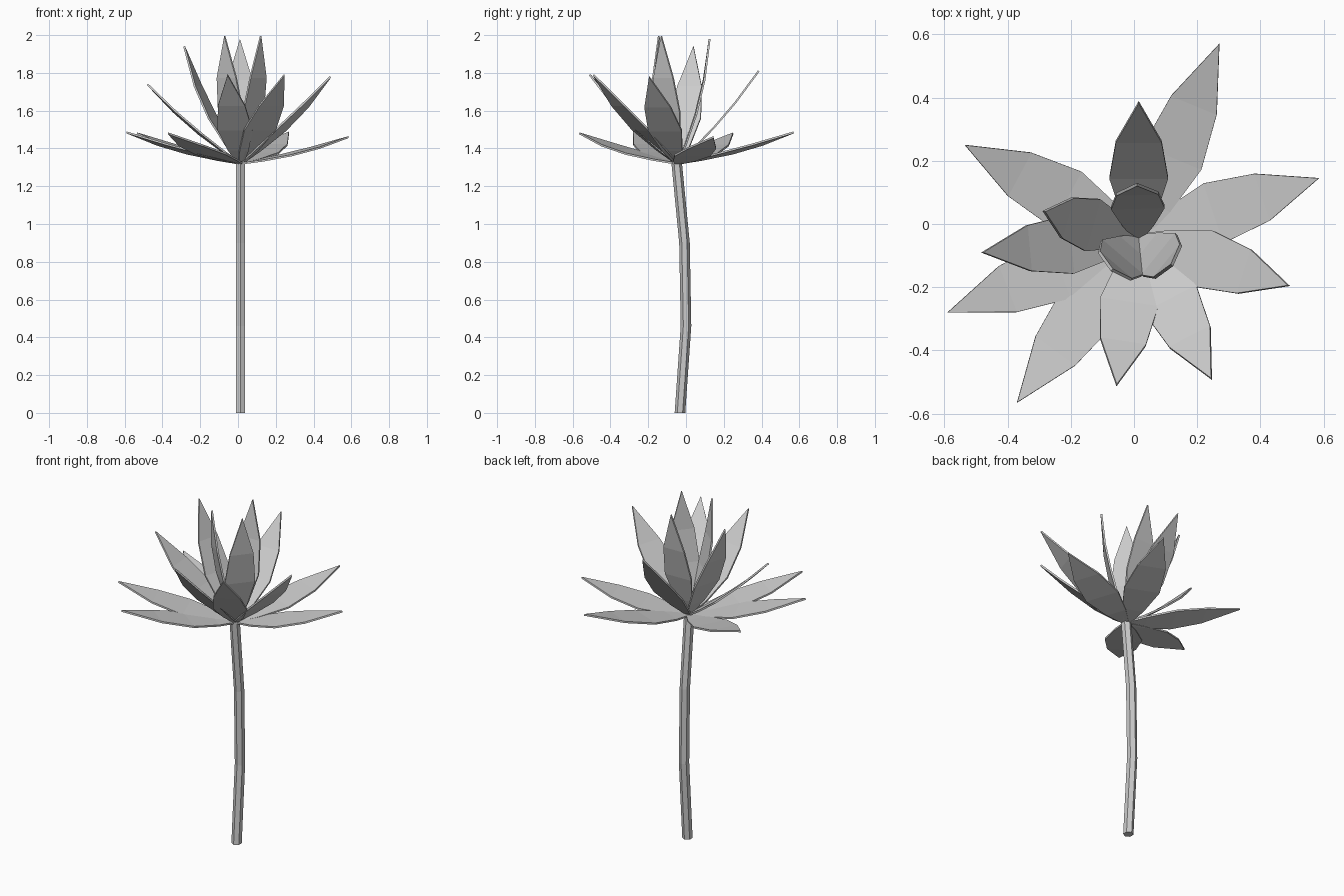
import bpy
import bmesh
from mathutils import Vector

cube = bpy.data.objects.get("Cube")
if cube:
    bpy.data.objects.remove(cube, do_unlink=True)

grey = bpy.data.materials.new("plain grey")
grey.use_nodes = True
colour = (0.6, 0.6, 0.6, 1)
grey.diffuse_color = colour
grey.node_tree.nodes["Principled BSDF"].inputs["Base Color"].default_value = colour

HEART = Vector((0.015, -0.045, 1.32))
# Petal outline: share of the length, share of the half width
OUTLINE = [(0, 0.15), (0.17, 0.6), (0.41, 1), (0.68, 0.78)]


def petal(name, tip, half_width, bulge):
    """Flat tapered blade from the flower heart to its tip, bowed outwards."""
    tip = Vector(tip)
    axis = tip - HEART
    side = Vector((-axis.y, axis.x, 0)).normalized()
    out = side.cross(axis).normalized()
    if out.z > 0:
        out = -out
    bm = bmesh.new()
    rows = []
    for t, w in OUTLINE:
        mid = HEART + axis * t + out * bulge * 4 * t * (1 - t)
        rows.append([bm.verts.new(mid + side * half_width * w * s) for s in (-1, 1)])
    for a, b in zip(rows, rows[1:]):
        bm.faces.new((a[0], a[1], b[1], b[0]))
    bm.faces.new((rows[-1][0], rows[-1][1], bm.verts.new(tip)))
    mesh = bpy.data.meshes.new(name)
    bm.to_mesh(mesh)
    bm.free()
    mesh.materials.append(grey)
    obj = bpy.data.objects.new(name, mesh)
    bpy.context.collection.objects.link(obj)
    solid = obj.modifiers.new("thickness", 'SOLIDIFY')
    solid.thickness = 0.01
    solid.offset = 0


# Three rings of petals: half width, outward bow, tips
RINGS = {
    "outer_petal": (0.1, 0.015, [(0.27, 0.57, 1.485), (-0.535, 0.25, 1.48), (0.585, 0.145, 1.46),
                                 (-0.37, -0.565, 1.48), (-0.59, -0.28, 1.485)]),
    "middle_petal": (0.093, 0.02, [(0.015, 0.385, 1.81), (0.49, -0.195, 1.78), (0.245, -0.49, 1.79),
                                   (-0.055, -0.51, 1.79), (-0.48, -0.09, 1.74)]),
    "inner_petal": (0.085, 0.03, [(-0.285, 0.04, 1.94), (0.01, 0.125, 1.98),
                                  (-0.07, -0.145, 1.995), (0.12, -0.13, 1.995)]),
}
for ring, (half_width, bulge, tips) in RINGS.items():
    for i, tip in enumerate(tips, 1):
        petal(f"{ring}_{i}", tip, half_width, bulge)

# Gently bent six-sided stem: cylinder with its rings slid along a path
PATH = [(-0.032, 0), (0, 0.46), (-0.008, 0.9), (-0.05, 1.33)]
bpy.ops.mesh.primitive_cylinder_add(vertices=6, radius=0.028, depth=1)
stem = bpy.context.object
stem.name = "stem"
stem.data.materials.append(grey)
bm = bmesh.new()
bm.from_mesh(stem.data)
uprights = [e for e in bm.edges if abs(e.verts[0].co.z - e.verts[1].co.z) > 0.5]
bmesh.ops.subdivide_edges(bm, edges=uprights, cuts=len(PATH) - 2, use_grid_fill=True)
for v in bm.verts:
    y, z = PATH[round((v.co.z + 0.5) * (len(PATH) - 1))]
    v.co = Vector((v.co.x + 0.013, v.co.y + y, z))
bm.to_mesh(stem.data)
bm.free()
